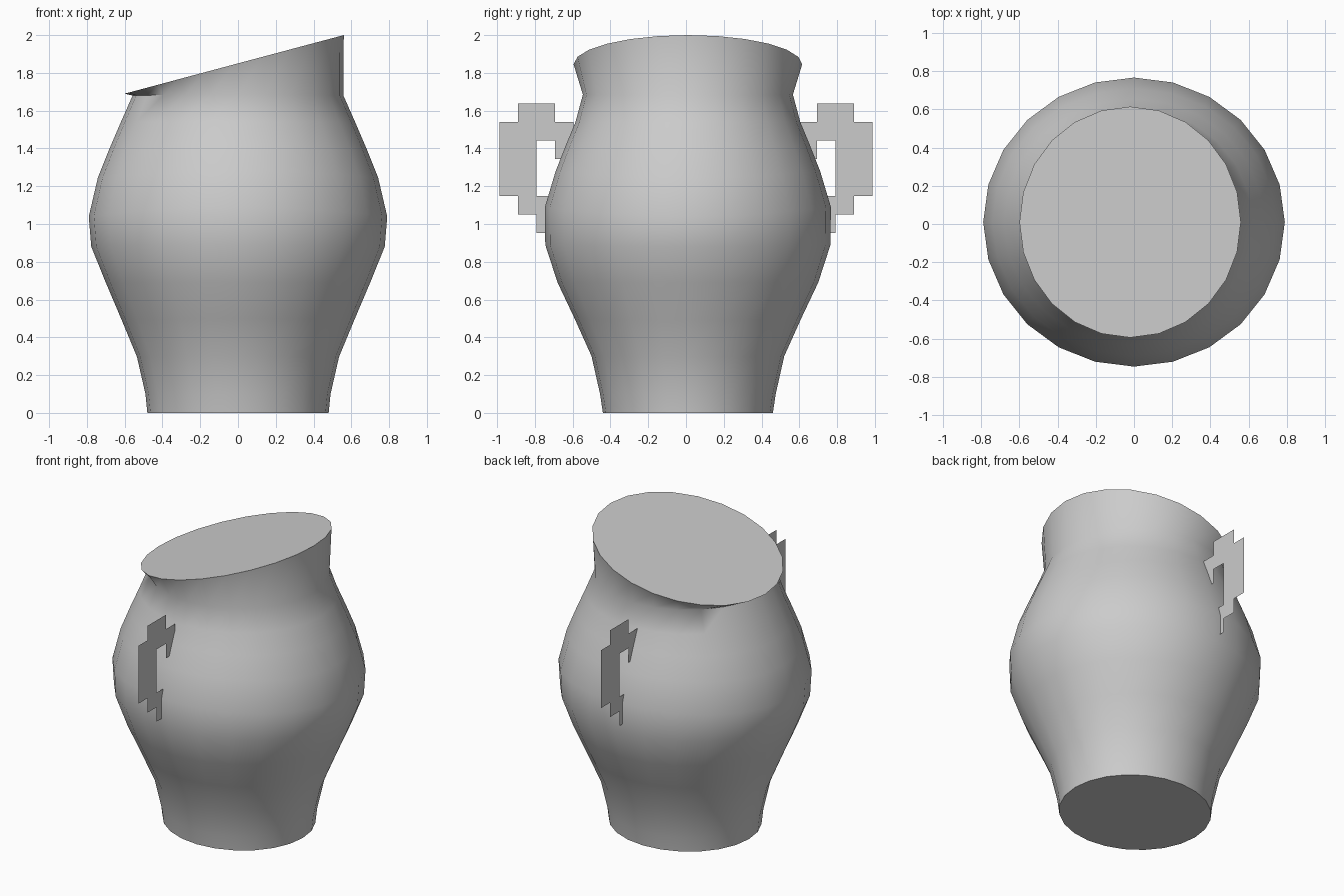
import bpy, bmesh, math

cube = bpy.data.objects.get("Cube")
if cube:
    bpy.data.objects.remove(cube, do_unlink=True)

clay = bpy.data.materials.new("grey_clay")
clay.use_nodes = True
clay.diffuse_color = (0.6, 0.6, 0.6, 1)
clay.node_tree.nodes["Principled BSDF"].inputs["Base Color"].default_value = (0.6, 0.6, 0.6, 1)

SIDES = 24


def finish(name, bm):
    mesh = bpy.data.meshes.new(name)
    bm.to_mesh(mesh)
    bm.free()
    mesh.materials.append(clay)
    obj = bpy.data.objects.new(name, mesh)
    bpy.context.collection.objects.link(obj)
    return obj


def ring(bm, rx, ry, height, cx=0.0, cy=0.01):
    """Elliptical loop whose height is a function of the angle."""
    verts = []
    for i in range(SIDES):
        a = math.tau * i / SIDES
        verts.append(bm.verts.new((cx + rx * math.cos(a), cy + ry * math.sin(a), height(a))))
    return verts


# Vase body: x radius, y radius, height at the x ends, height at the y ends
profile = [
    (0.48, 0.45, 0, 0), (0.49, 0.465, 0.1, 0.1), (0.535, 0.51, 0.297, 0.3),
    (0.615, 0.6, 0.49, 0.5), (0.7, 0.69, 0.69, 0.69), (0.777, 0.755, 0.88, 0.89),
    (0.79, 0.757, 1.04, 1.09), (0.742, 0.7, 1.245, 1.28), (0.68, 0.645, 1.4, 1.42),
    (0.62, 0.595, 1.54, 1.54), (0.558, 0.556, 1.68, 1.685),
]
bm = bmesh.new()
loops = [ring(bm, rx, ry, lambda a, p=zx, q=zy: p * math.cos(a) ** 2 + q * math.sin(a) ** 2)
         for rx, ry, zx, zy in profile]
# Slanted flaring rim
loops.append(ring(bm, 0.58, 0.605, lambda a: 1.845 + 0.155 * math.cos(a), cx=-0.02))
for low, high in zip(loops, loops[1:]):
    for i in range(SIDES):
        j = (i + 1) % SIDES
        bm.faces.new((low[i], low[j], high[j], high[i]))
# Flat base and closed top
bm.faces.new(loops[0][::-1])
bm.faces.new(loops[-1])
body = finish("vase_body", bm)
bpy.context.view_layer.objects.active = body
body.select_set(True)
bpy.ops.object.shade_smooth_by_angle(angle=math.radians(60))
body.select_set(False)

# Stepped flat handles, rows from top to bottom, columns from outside inward
pattern = [".##.", "####", "##.#", "##..", "##..", ".##.", "..#."]
CELL = 0.098
for name, side in (("front_handle", -1), ("back_handle", 1)):
    bm = bmesh.new()
    for r, row in enumerate(pattern):
        for c, mark in enumerate(row):
            if mark == "#":
                y, z = 0.988 - c * CELL, 1.638 - r * CELL
                corners = [(y, z), (y - CELL, z), (y - CELL, z - CELL), (y, z - CELL)]
                bm.faces.new([bm.verts.new((-0.055, side * v, w)) for v, w in corners])
    bmesh.ops.remove_doubles(bm, verts=bm.verts, dist=0.001)
    bmesh.ops.recalc_face_normals(bm, faces=bm.faces)
    finish(name, bm)
